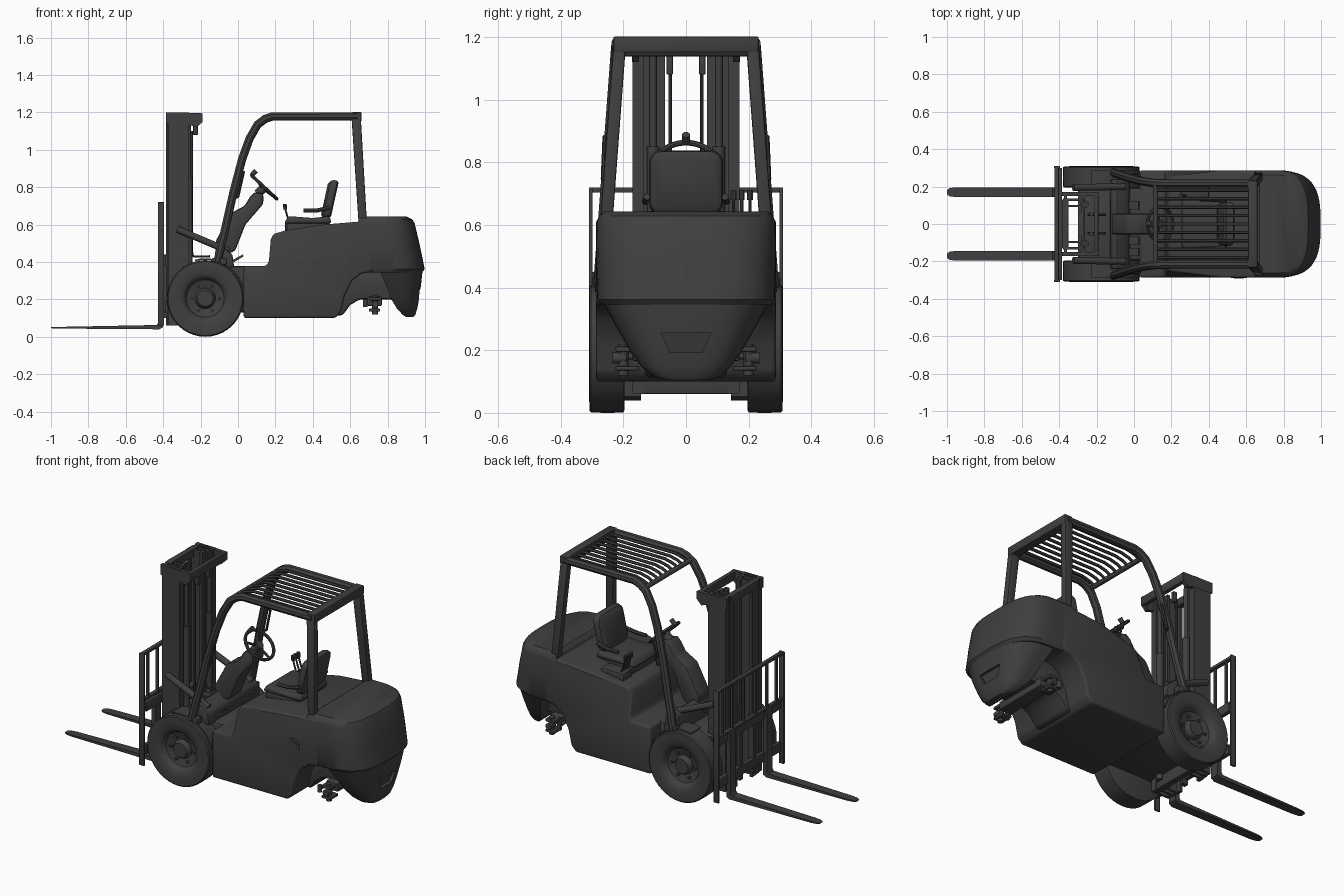
import bpy, bmesh, math
from mathutils import Vector, Matrix

if "Cube" in bpy.data.objects:
    bpy.data.objects.remove(bpy.data.objects["Cube"])

dark = bpy.data.materials.new("dark_grey")
dark.diffuse_color = (0.05, 0.05, 0.05, 1)
dark.use_nodes = True
dark.node_tree.nodes["Principled BSDF"].inputs["Base Color"].default_value = dark.diffuse_color


def finish(name, bm, bevel=0, seg=2):
    bmesh.ops.recalc_face_normals(bm, faces=bm.faces[:])
    if bevel:
        edges = [e for e in bm.edges if e.calc_face_angle(0) > 0.5]
        bmesh.ops.bevel(bm, geom=edges, offset=bevel, segments=seg, profile=0.5,
                        affect='EDGES', clamp_overlap=True)
    me = bpy.data.meshes.new(name)
    bm.to_mesh(me)
    bm.free()
    me.materials.append(dark)
    ob = bpy.data.objects.new(name, me)
    bpy.context.collection.objects.link(ob)
    return ob


def prism(name, pts, y0, y1, bevel=0, seg=2):
    """Side profile in x,z extruded across y."""
    bm = bmesh.new()
    f = bm.faces.new([bm.verts.new((x, y0, z)) for x, z in pts])
    r = bmesh.ops.extrude_face_region(bm, geom=[f])
    bmesh.ops.translate(bm, vec=(0, y1 - y0, 0),
                        verts=[v for v in r['geom'] if isinstance(v, bmesh.types.BMVert)])
    return finish(name, bm, bevel, seg)


def box(name, x0, x1, y0, y1, z0, z1, bevel=0):
    return prism(name, [(x0, z0), (x1, z0), (x1, z1), (x0, z1)], y0, y1, bevel)


def rod(name, a, b, r, n=16):
    a, b = Vector(a), Vector(b)
    bm = bmesh.new()
    m = Matrix.Translation((a + b) / 2) @ (b - a).to_track_quat('Z', 'Y').to_matrix().to_4x4()
    bmesh.ops.create_cone(bm, cap_ends=True, segments=n, radius1=r, radius2=r,
                          depth=(b - a).length, matrix=m)
    return finish(name, bm)


def tube(name, pts, r, res=2, closed=False):
    cu = bpy.data.curves.new(name, 'CURVE')
    cu.dimensions = '3D'
    cu.bevel_depth, cu.bevel_resolution, cu.use_fill_caps = r, res, True
    sp = cu.splines.new('POLY')
    sp.points.add(len(pts) - 1)
    for p, co in zip(sp.points, pts):
        p.co = (*co, 1)
    sp.use_cyclic_u = closed
    tmp = bpy.data.objects.new(name + "_path", cu)
    bpy.context.collection.objects.link(tmp)
    bpy.context.view_layer.update()
    bm = bmesh.new()
    me = bpy.data.meshes.new_from_object(tmp.evaluated_get(bpy.context.evaluated_depsgraph_get()))
    bm.from_mesh(me)
    bpy.data.objects.remove(tmp)
    bpy.data.meshes.remove(me)
    return finish(name, bm)


def lathe(name, prof, cx, cz, side, n=40):
    """Radius,y profile turned about a y axis."""
    bm = bmesh.new()
    vs = [bm.verts.new((cx + r, side * y, cz)) for r, y in prof]
    es = [bm.edges.new(p) for p in zip(vs, vs[1:])]
    bmesh.ops.spin(bm, geom=vs + es, cent=(cx, 0, cz), axis=(0, 1, 0),
                   angle=2 * math.pi, steps=n, use_duplicate=False)
    bmesh.ops.remove_doubles(bm, verts=bm.verts[:], dist=1e-5)
    return finish(name, bm)


def loft(name, levels, n=24):
    """Stacked plan outlines, straight in front and rounded at the rear."""
    bm = bmesh.new()
    rings = []
    for z, x0, xr, w in levels:
        xm = max(x0, 0.75)
        ring = [(x0, -w)] if x0 < xm else []
        for i in range(n + 1):
            t = -math.pi / 2 + math.pi * i / n
            c, s = max(math.cos(t), 0), math.sin(t)
            ring.append((xm + (xr - xm) * c ** 0.667, math.copysign(abs(s) ** 0.667, s) * w))
        if x0 < xm:
            ring.append((x0, w))
        rings.append([bm.verts.new((x, y, z)) for x, y in ring])
    for a, b in zip(rings, rings[1:]):
        for i in range(len(a)):
            j = (i + 1) % len(a)
            bm.faces.new((a[i], a[j], b[j], b[i]))
    bm.faces.new(rings[0])
    bm.faces.new(rings[-1])
    return finish(name, bm)


# Main body, hood (narrower at its front) and inner frames
body = prism("body", [(.03, .10), (.52, .10), (.55, .13), (.57, .22), (.61, .30), (.66, .338), (.72, .348),
                      (.72, .622), (.46, .60), (.25, .567), (.19, .55), (.175, .52), (.165, .40),
                      (.15, .378), (.03, .378)], -.287, .287, .02, 3)
for v in body.data.vertices:
    if v.co.z > .48 and v.co.x < .45:
        v.co.y *= 1 - .12 * (.45 - v.co.x) / .27
prism("rear_frame", [(.5, .11), (.56, .115), (.6, .17), (.65, .2), (.82, .2), (.9, .15),
                     (.9, .36), (.5, .36)], -.13, .13, .015)
box("front_frame", -.3, .06, -.195, .195, .13, .378, .015)
prism("dash_panel", [(-.13, .37), (-.02, .37), (-.03, .44), (-.09, .49), (-.12, .47)], -.24, .24, .01)

# Counterweight, with a tow recess in the lower part
loft("counterweight", [(.345, .64, .985, .272), (.362, .64, .998, .284), (.49, .64, .972, .287),
                       (.605, .64, .945, .286), (.628, .65, .932, .279), (.643, .67, .90, .262)])
lower = loft("counterweight_skirt", [(.105, .90, .938, .075), (.118, .88, .948, .11), (.15, .85, .958, .145),
                                     (.20, .82, .968, .18), (.28, .79, .979, .226), (.348, .76, .986, .262)])
cut = prism("recess_cutter", [(.945, .195), (1.05, .195), (1.05, .26), (.962, .255)], -.08, .08)
for v in cut.data.vertices:
    if v.co.z < .2:
        v.co.y *= .65
cut.hide_render = True
cut.hide_viewport = True
mod = lower.modifiers.new("recess", 'BOOLEAN')
mod.operation, mod.object, mod.solver = 'DIFFERENCE', cut, 'EXACT'

# Fuel filler on the side
rod("filler_ring", (.56, -.28, .43), (.56, -.289, .43), .042, 24)
rod("filler_cap", (.56, -.28, .43), (.56, -.292, .43), .025, 20)

# Steering axle at the rear, left without wheels
box("steer_axle", .69, .77, -.17, .17, .165, .215, .008)
for s in (-1, 1):
    box("axle_yoke_top", .70, .76, s * .15, s * .225, .195, .212, .004)
    box("axle_yoke_bottom", .70, .76, s * .15, s * .225, .135, .15, .004)
    rod("king_pin", (.733, s * .20, .12), (.733, s * .20, .22), .016)
    rod("stub_axle", (.733, s * .19, .175), (.733, s * .235, .175), .018)
    rod("tie_rod", (.68, s * .21, .18), (.70, s * .03, .18), .009)
    rod("tie_rod_end", (.68, s * .21, .16), (.68, s * .21, .2), .012)

# Front wheels and mudguards
CX, CZ = -.175, .205
for s in (-1, 1):
    lathe("front_wheel", [(0, .196), (.195, .196), (.204, .2), (.205, .25), (.204, .303), (.198, .308),
                          (.165, .309), (.125, .305), (.112, .296), (.1, .275), (.055, .262), (.048, .285),
                          (.042, .292), (0, .292)], CX, CZ, s)
    for i in range(6):
        a = i * math.pi / 3
        x, z = CX + .075 * math.cos(a), CZ + .075 * math.sin(a)
        rod("wheel_nut", (x, s * .26, z), (x, s * .28, z), .009, 6)
    arc = [math.radians(d) for d in range(15, 106, 10)]
    prism("mudguard", [(CX + .207 * math.cos(a), CZ + .207 * math.sin(a)) for a in arc] +
          [(CX + .215 * math.cos(a), CZ + .215 * math.sin(a)) for a in reversed(arc)], s * .19, s * .285)
rod("front_axle", (CX, -.21, CZ), (CX, .21, CZ), .06, 20)

# Mast: nested channel rails, lift cylinders and hoses
for s in (-1, 1):
    for y0, y1, x0, x1 in ((.135, .17, -.375, -.262), (.101, .135, -.38, -.272), (.067, .101, -.384, -.282)):
        y0, y1 = s * y0, s * y1
        w = y1 - s * .011
        box("rail_web", x0, x1, w, y1, .06, 1.2)
        box("rail_flange_front", x0, x0 + .018, y0, y1, .06, 1.2)
        box("rail_flange_rear", x1 - .018, x1, y0, y1, .06, 1.2)
    rod("lift_cylinder", (-.262, s * .105, .1), (-.262, s * .105, .85), .02)
    rod("lift_rod", (-.262, s * .105, .85), (-.262, s * .105, 1.15), .012)
    tube("hose", [(-.15, s * .05, .43), (-.24, s * .05, .43), (-.247, s * .05, .46), (-.247, s * .05, 1.1)], .006)
    box("hose_bracket", -.24, -.215, s * .042, s * .062, 1.08, 1.14, .003)
    prism("mast_top_plate", [(-.385, 1.14), (-.25, 1.13), (-.22, 1.12), (-.19, 1.15), (-.19, 1.195),
                             (-.385, 1.2)], s * .15, s * .172)
    rod("tilt_cylinder", (-.325, s * .195, .575), (-.05, s * .2, .458), .018)
box("mast_crosshead_rear", -.215, -.19, -.17, .17, 1.145, 1.195, .004)
box("mast_crosshead", -.385, -.35, -.13, .13, 1.155, 1.2, .004)
for z in (.06, .4):
    box("mast_tie", -.30, -.265, -.17, .17, z, z + .07, .004)

# Carriage, load backrest and forks
for z in (.13, .38):
    box("carriage_bar", -.41, -.385, -.3, .3, z, z + .055, .004)
box("backrest_top", -.425, -.402, -.31, .31, .703, .72, .003)
box("backrest_bottom", -.425, -.402, -.31, .31, .435, .45, .003)
for s in (-1, 1):
    box("backrest_end", -.428, -.395, s * .298, s * .31, .06, .72, .003)
    for y in (.25, .16, .055):
        box("backrest_bar", -.42, -.406, s * y - .006, s * y + .006, .44, .71)
    box("carriage_side", -.405, -.37, s * .05, s * .075, .1, .44)
    fork = prism("fork", [(-1.0, .046), (-.985, .045), (-.95, .044), (-.42, .04), (-.4, .052), (-.4, .44),
                          (-.425, .44), (-.427, .075), (-.435, .063), (-.95, .053), (-.985, .052),
                          (-1.0, .051)], s * .17 - .026, s * .17 + .026)
    for v in fork.data.vertices:
        k = .45 if v.co.x < -.99 else .85 if v.co.x < -.96 else 1
        v.co.y = s * .17 + (v.co.y - s * .17) * k

# Overhead guard: front pillars run into the roof side rails
for s in (-1, 1):
    side = [(-.11, .40), (-.068, .58), (-.025, .77), (.022, .95), (.062, 1.06), (.105, 1.135),
            (.145, 1.165), (.185, 1.178), (.64, 1.178)]
    tube("guard_pillar", [(x, s * (.275 - (z - .4) * .075), z) for x, z in side], .023)
    leg = prism("guard_rear_leg", [(.645, .60), (.69, .60), (.655, 1.2), (.605, 1.2)],
                s * .235, s * .275, .006)
    for v in leg.data.vertices:
        v.co.y -= s * (v.co.z - .6) * .075
    box("pillar_foot", -.14, -.06, s * .25, s * .29, .385, .42, .004)
    tube("grab_handle", [(-.02, s * .25, .74), (.0, s * .265, .75), (.03, s * .26, .88), (.01, s * .24, .89)], .008)
box("roof_rear_bar", .61, .66, -.232, .232, 1.15, 1.202, .006)
rod("roof_front_bar", (.115, -.225, 1.152), (.115, .225, 1.152), .014)
for i in range(9):
    y = -.18 + i * .045
    tube("roof_slat", [(.115, y, 1.152), (.15, y, 1.17), (.2, y, 1.182), (.63, y, 1.182)], .0085, 1)

# Seat
prism("seat_base", [(.26, .56), (.49, .58), (.49, .615), (.26, .612)], -.12, .12, .01)
prism("seat_cushion", [(.245, .605), (.50, .605), (.49, .645), (.40, .635), (.27, .645)], -.13, .13, .015, 3)
# Seat back: rounded outline, tilted rearwards
bm = bmesh.new()
back = [(sy * .08 + .038 * math.cos(a), sz * .065 + .038 * math.sin(a))
        for sy, sz, q in ((1, 1, 0), (-1, 1, 1), (-1, -1, 2), (1, -1, 3))
        for a in ((q + i / 5) * math.pi / 2 for i in range(6))]
layers = [[bm.verts.new((.492 + dx + (z * k) * .22, y * k, .735 + z * k)) for y, z in back]
          for dx, k in ((-.03, .78), (-.018, .96), (0, 1), (.018, .96), (.026, .85))]
for a, b in zip(layers, layers[1:]):
    for i in range(len(a)):
        j = (i + 1) % len(a)
        bm.faces.new((a[i], a[j], b[j], b[i]))
bm.faces.new(layers[0])
bm.faces.new(layers[-1])
finish("seat_back", bm)
for s in (-1, 1):
    tube("armrest", [(.49, s * .125, .69), (.42, s * .13, .675), (.35, s * .13, .675)], .011)

# Control levers beside the seat
box("lever_console", .25, .40, .14, .225, .56, .61, .01)
for i in range(3):
    y = .152 + i * .026
    tube("lever", [(.28, y, .6), (.265, y, .64), (.252, y, .685)], .005)
    rod("lever_knob", (.253, y, .68), (.25, y, .71), .01, 10)

# Steering column, wheel and pedals
prism("steering_column", [(-.11, .42), (-.12, .51), (-.04, .66), (.035, .70), (.065, .75), (.09, .775),
                          (.135, .765), (.135, .71), (.04, .60), (-.015, .46)], -.055, .055, .012)
ax = Vector((.68, 0, .73))
down = Vector((.73, 0, -.68))
c = Vector((.14, 0, .80))
rim = [c + .092 * (down * math.cos(a) + Vector((0, 1, 0)) * math.sin(a))
       for a in (i * math.pi / 16 for i in range(32))]
tube("steering_wheel", rim, .009, 2, True)
rod("steering_hub", c - ax * .05, c + ax * .005, .024)
for i in (0, 11, 21):
    rod("steering_spoke", c - ax * .01, rim[i], .007, 8)
rod("spinner_knob", rim[16], rim[16] + ax * .035, .013, 12)
for y in (-.15, -.09, .1):
    prism("pedal", [(-.02, .40), (.03, .43), (.025, .44), (-.03, .41)], y - .022, y + .022)

# Smooth shading with crisp edges
for ob in bpy.context.scene.objects:
    ob.select_set(not ob.hide_viewport)
    if not ob.hide_viewport:
        bpy.context.view_layer.objects.active = ob
bpy.ops.object.shade_smooth_by_angle(angle=math.radians(35))
